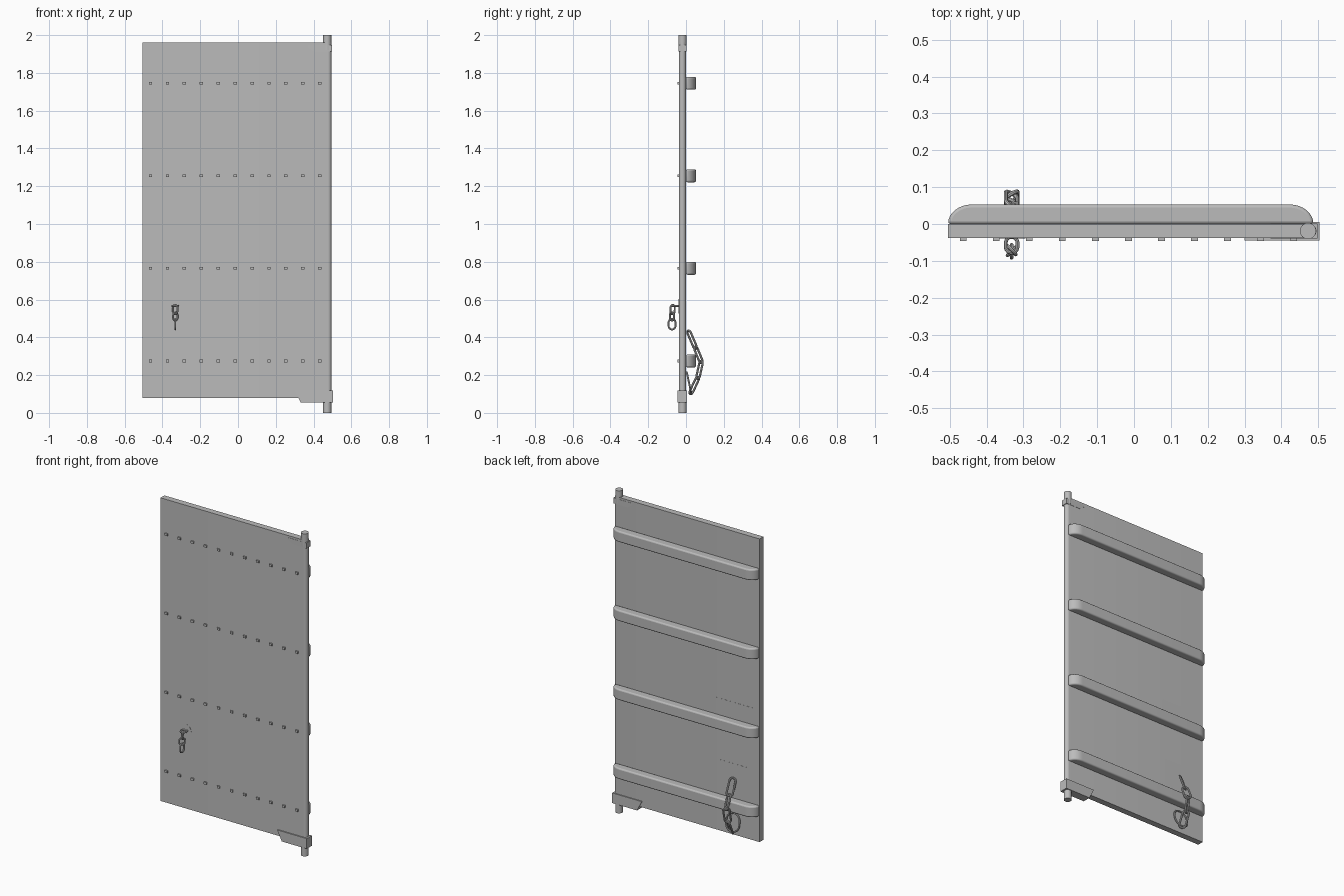
import bpy, bmesh, math
from mathutils import Vector, Matrix

cube = bpy.data.objects.get("Cube")
if cube:
    bpy.data.objects.remove(cube, do_unlink=True)

GREY = bpy.data.materials.new("plain_grey")
GREY.use_nodes = True
GREY.diffuse_color = (0.5, 0.5, 0.5, 1)
GREY.node_tree.nodes["Principled BSDF"].inputs["Base Color"].default_value = (0.5, 0.5, 0.5, 1)


def finish(bm, name, smooth=False):
    bmesh.ops.recalc_face_normals(bm, faces=bm.faces)
    mesh = bpy.data.meshes.new(name)
    bm.to_mesh(mesh)
    bm.free()
    mesh.materials.append(GREY)
    ob = bpy.data.objects.new(name, mesh)
    bpy.context.scene.collection.objects.link(ob)
    if smooth:
        bpy.ops.object.select_all(action='DESELECT')
        bpy.context.view_layer.objects.active = ob
        ob.select_set(True)
        bpy.ops.object.shade_smooth_by_angle(angle=math.radians(40))
    return ob


def prism(name, outline, offset, smooth=False):
    """Extrude a closed outline of 3D points along an offset vector."""
    bm = bmesh.new()
    face = bm.faces.new([bm.verts.new(p) for p in outline])
    out = bmesh.ops.extrude_face_region(bm, geom=[face])
    verts = [g for g in out["geom"] if isinstance(g, bmesh.types.BMVert)]
    bmesh.ops.translate(bm, verts=verts, vec=offset)
    return finish(bm, name, smooth)


def add_box(bm, lo, hi):
    lo, hi = Vector(lo), Vector(hi)
    size = Matrix.Diagonal((*(hi - lo), 1))
    bmesh.ops.create_cube(bm, size=1, matrix=Matrix.Translation((lo + hi) / 2) @ size)


def box(name, lo, hi):
    bm = bmesh.new()
    add_box(bm, lo, hi)
    return finish(bm, name)


def cylinder(name, centre, radius, depth, axis='Z'):
    bm = bmesh.new()
    turn = Matrix.Rotation(math.pi / 2, 4, 'X') if axis == 'Y' else Matrix()
    bmesh.ops.create_cone(bm, cap_ends=True, segments=24, radius1=radius, radius2=radius,
                          depth=depth, matrix=Matrix.Translation(centre) @ turn)
    return finish(bm, name, True)


def link(name, start, end, half_width, roll, wire=0.006, steps=20, sides=8):
    """Closed chain link running from start to end, rolled about its length."""
    a, b = Vector(start), Vector(end)
    along = (b - a).normalized()
    side = Matrix.Rotation(math.radians(roll), 3, along) @ Vector((1, 0, 0))
    normal = along.cross(side)
    straight = max((b - a).length / 2 - half_width, 0)
    bm = bmesh.new()
    rings = []
    for i in range(steps):
        t = 2 * math.pi * (i + 0.5) / steps
        out = along * math.cos(t) + side * math.sin(t)
        p = (a + b) / 2 + out * half_width + along * math.copysign(straight, math.cos(t))
        angles = [2 * math.pi * j / sides for j in range(sides)]
        rings.append([bm.verts.new(p + wire * (out * math.cos(k) + normal * math.sin(k)))
                      for k in angles])
    for i in range(steps):
        r, s = rings[i - 1], rings[i]
        for j in range(sides):
            bm.faces.new((r[j - 1], r[j], s[j], s[j - 1]))
    return finish(bm, name, True)


# Door panel with a half-round hinge edge
outline = [(-0.505, 0, 0.08), (-0.505, -0.038, 0.08)]
for i in range(13):
    t = -math.pi / 2 + math.pi * i / 12
    outline.append((0.476 + 0.019 * math.cos(t), -0.019 + 0.019 * math.sin(t), 0.08))
prism("door_panel", outline, (0, 0, 1.88), True)

# Pivot pins
for name, z in (("lower_pivot_pin", 0.04), ("upper_pivot_pin", 1.96)):
    cylinder(name, (0.472, -0.019, z), 0.022, 0.08)

# Pivot brackets
lower = [(0.30, 0.118), (0.503, 0.118), (0.503, 0.055), (0.332, 0.055)]
prism("lower_bracket", [(x, -0.045, z) for x, z in lower], (0, 0.051, 0))
upper = [(0.37, 1.948), (0.37, 1.935), (0.40, 1.914), (0.498, 1.914), (0.498, 1.948)]
prism("upper_bracket", [(x, -0.0395, z) for x, z in upper], (0, 0.041, 0))

# Battens on the back, with rounded ends and softened edges
ROWS = [0.275 + 0.49 * i for i in range(4)]
for n, z in enumerate(ROWS):
    quarter = [math.pi / 2 * i / 8 for i in range(9)]
    right = [(0.422 + 0.065 * math.cos(t), 0.053 * math.sin(t)) for t in quarter]
    left = [(-0.44 - 0.065 * math.cos(t), 0.053 * math.sin(t)) for t in reversed(quarter)]
    batten = prism(f"batten_{n + 1}", [(x, y, z - 0.034) for x, y in right + left],
                   (0, 0, 0.068), True)
    bevel = batten.modifiers.new("soft_edges", 'BEVEL')
    bevel.width, bevel.segments = 0.012, 3
    bevel.limit_method, bevel.angle_limit = 'ANGLE', math.radians(50)

# Rivet rows on the front
bm = bmesh.new()
for z in ROWS:
    for i in range(11):
        x = -0.463 + 0.0896 * i
        add_box(bm, (x - 0.009, -0.046, z - 0.007), (x + 0.009, -0.03, z + 0.007))
finish(bm, "rivets")

# Thin flush plates on the back
box("upper_flush_plate", (-0.46, -0.002, 0.80), (-0.21, 0.0008, 0.90))
box("lower_flush_plate", (-0.42, -0.002, 0.34), (-0.23, 0.0008, 0.52))

# Front chain hanging from a round mount
X = -0.332
cylinder("chain_mount", (X, -0.036, 0.565), 0.038, 0.006, 'Y')
link("chain_staple", (X, -0.035, 0.566), (X, -0.078, 0.566), 0.016, 0, 0.005)
link("front_link_1", (X, -0.07, 0.572), (X, -0.072, 0.522), 0.016, 45, 0.005)
link("front_link_2", (X, -0.074, 0.532), (X, -0.074, 0.488), 0.016, -45, 0.005)
link("front_link_3", (X, -0.074, 0.497), (X, -0.074, 0.442), 0.018, 90, 0.005)

# Back chain looping over the lowest batten to a ring
path = [(0.014, 0.43), (0.05, 0.345), (0.081, 0.27), (0.062, 0.185), (0.025, 0.105)]
for i in range(4):
    (y0, z0), (y1, z1) = path[i], path[i + 1]
    ends = [Vector((X, y0, z0)), Vector((X, y1, z1))]
    d = (ends[1] - ends[0]).normalized() * 0.006
    link(f"back_link_{i + 1}", ends[0] - d, ends[1] + d, 0.018, 30 if i % 2 else -30, 0.006)
link("back_ring", (X, 0.027, 0.108), (X, 0.004, 0.215), 0.045, 0, 0.005, 32)
